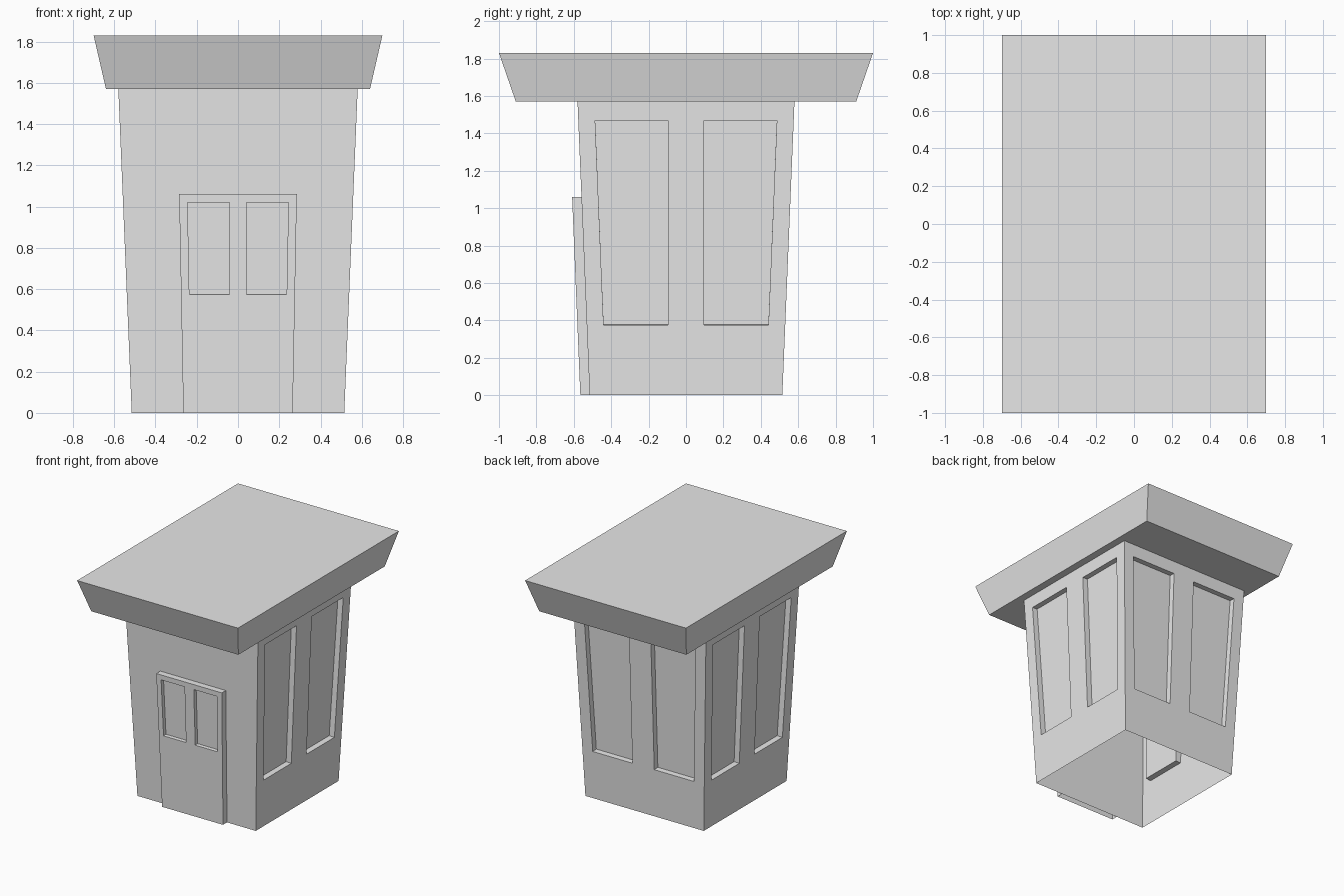
import bpy
import bmesh
from mathutils import Matrix

# Remove the default cube
cube = bpy.data.objects.get("Cube")
if cube:
    bpy.data.objects.remove(cube, do_unlink=True)

# One plain colour
grey = bpy.data.materials.new("plain grey")
grey.use_nodes = True
grey.diffuse_color = (0.8, 0.8, 0.8, 1)
grey.node_tree.nodes["Principled BSDF"].inputs["Base Color"].default_value = grey.diffuse_color

WALL_TOP = 1.57
DOOR_TOP = 1.06
DOOR_OUT = 0.05


def finish(bm, name):
    mesh = bpy.data.meshes.new(name)
    bm.to_mesh(mesh)
    bm.free()
    mesh.materials.append(grey)
    obj = bpy.data.objects.new(name, mesh)
    bpy.context.collection.objects.link(obj)
    return obj


def wall_half(z):
    return 0.515 + 0.065 * z / WALL_TOP


def door_half(z):
    return 0.265 + 0.02 * z / DOOR_TOP


def point(u, z, out=0.0):
    """A point on the sloping front plane, pushed outwards."""
    return (u, -wall_half(z) - out, z)


def panel(half, rows, margin, gap, depth, out=0.0, windows=True):
    """A tapered panel with two sunken windows in its middle row."""
    bm = bmesh.new()
    grid = []
    for z in rows:
        h = half(z)
        columns = (-h, margin - h, -gap, gap, h - margin, h)
        grid.append([bm.verts.new(point(u, z, out)) for u in columns])
    panes = []
    for r in range(len(rows) - 1):
        for c in range(5):
            face = bm.faces.new((grid[r][c], grid[r][c + 1],
                                 grid[r + 1][c + 1], grid[r + 1][c]))
            if windows and r == 1 and c in (1, 3):
                panes.append(face)
    bm.normal_update()
    if panes:
        bmesh.ops.inset_individual(bm, faces=panes, thickness=0, depth=-depth)
    return bm


# Four walls, with windows on all but the front
for turn, name in enumerate(("front_wall", "left_wall", "back_wall", "right_wall")):
    bm = panel(wall_half, (0, 0.375, 1.47, WALL_TOP), 0.09, 0.095, 0.045,
               windows=turn > 0)
    quarter = Matrix.Rotation(turn * 1.5707963, 4, "Z")
    bmesh.ops.transform(bm, matrix=quarter, verts=bm.verts)
    finish(bm, name)

# Door slab standing proud of the front wall
bm = panel(door_half, (0, 0.575, 1.02, DOOR_TOP), 0.04, 0.04, 0.03, out=DOOR_OUT)
outline = [(-door_half(0), 0), (-door_half(DOOR_TOP), DOOR_TOP),
           (door_half(DOOR_TOP), DOOR_TOP), (door_half(0), 0)]
for a, b in zip(outline, outline[1:]):
    corners = (point(*a), point(*a, DOOR_OUT), point(*b, DOOR_OUT), point(*b))
    bm.faces.new([bm.verts.new(co) for co in corners])
bmesh.ops.remove_doubles(bm, verts=bm.verts, dist=0.0001)
finish(bm, "door")

# Overhanging flat roof, flaring towards the top
bm = bmesh.new()
bmesh.ops.create_cube(bm, size=2)
for v in bm.verts:
    top = v.co.z > 0
    v.co.x *= 0.70 if top else 0.64
    v.co.y *= 1.0 if top else 0.91
    v.co.z = 1.83 if top else WALL_TOP
finish(bm, "roof")
